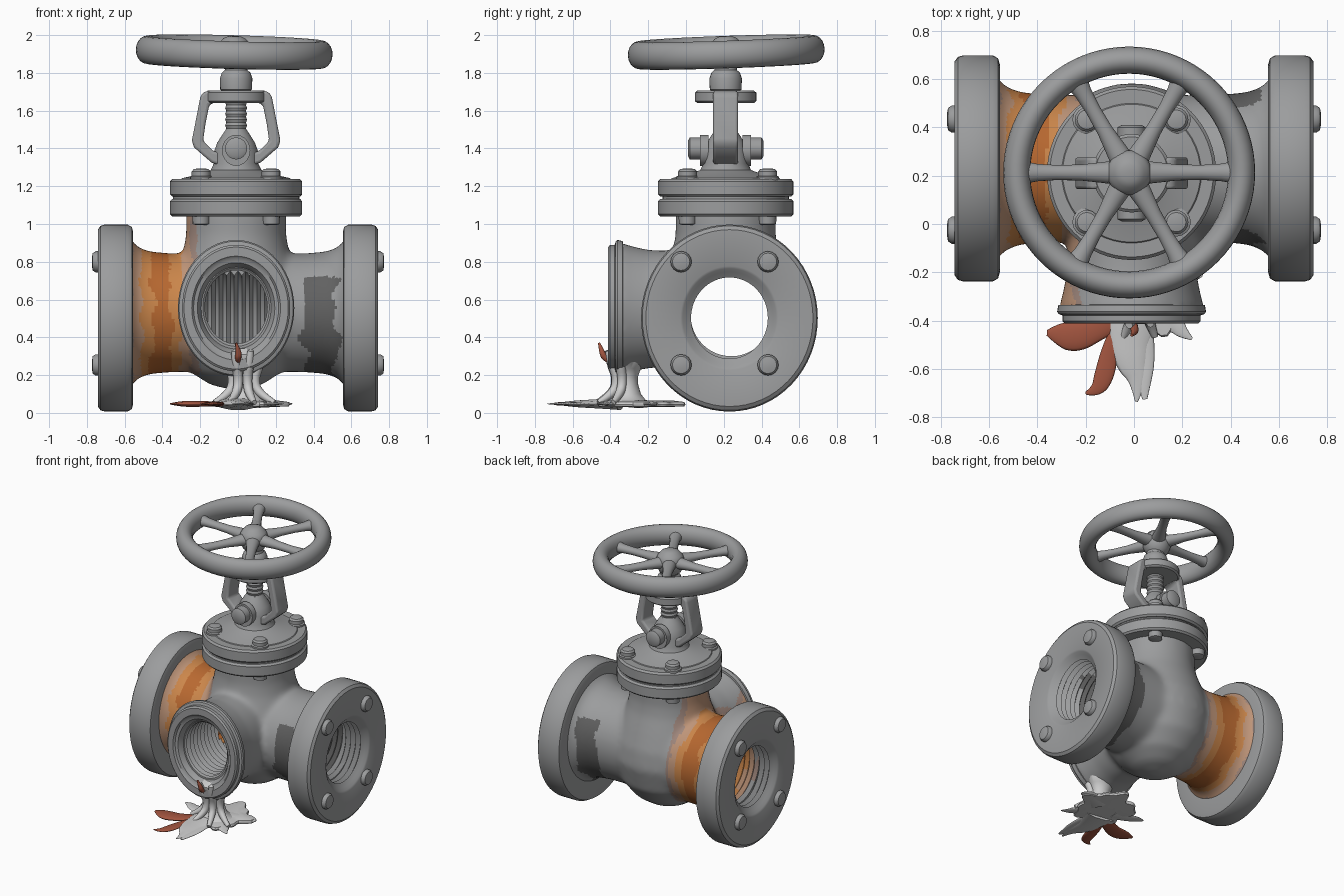
import bpy, bmesh, math
from math import sin, cos, pi, radians
from mathutils import Matrix, Vector, noise

if "Cube" in bpy.data.objects:
    bpy.data.objects.remove(bpy.data.objects["Cube"])

def material(name, rgb):
    m = bpy.data.materials.new(name)
    m.diffuse_color = (*rgb, 1)
    m.use_nodes = True
    m.node_tree.nodes["Principled BSDF"].inputs["Base Color"].default_value = m.diffuse_color
    return m

IRON = material("iron", (0.33, 0.335, 0.34))
PALE = material("pale_liquid", (0.62, 0.62, 0.62))
RED = material("red_rust", (0.36, 0.09, 0.05))
ROT = {'Z': Matrix.Identity(4), 'X': Matrix.Rotation(pi/2, 4, 'Y'),
       '-X': Matrix.Rotation(-pi/2, 4, 'Y'), 'Y': Matrix.Rotation(pi/2, 4, 'X')}

def finish(name, bm, mat=IRON, angle=35):
    bmesh.ops.recalc_face_normals(bm, faces=bm.faces)
    me = bpy.data.meshes.new(name)
    bm.to_mesh(me)
    bm.free()
    me.materials.append(mat)
    me.shade_smooth()
    me.set_sharp_from_angle(angle=radians(angle))
    ob = bpy.data.objects.new(name, me)
    bpy.context.collection.objects.link(ob)
    return ob

def lathe(name, prof, loc=(0, 0, 0), axis='Z', scale=(1, 1, 1), seg=48,
          closed=False, post=Matrix.Identity(4), mat=IRON):
    """Revolve (radius, height) pairs about an axis."""
    bm = bmesh.new()
    M = post @ Matrix.Translation(loc) @ Matrix.Diagonal((*scale, 1)) @ ROT[axis]
    rings = [[bm.verts.new(M @ Vector((r*cos(2*pi*i/seg), r*sin(2*pi*i/seg), h)))
              for i in range(seg)] for r, h in prof]
    for a, b in zip(rings, rings[1:] + ([rings[0]] if closed else [])):
        for i in range(seg):
            j = (i + 1) % seg
            bm.faces.new((a[i], a[j], b[j], b[i]))
    if not closed:
        bm.faces.new(rings[0])
        bm.faces.new(rings[-1])
    return finish(name, bm, mat)

def thread(r0, r1, h0, h1, pitch=0.04):
    n = int(round((h1 - h0) / pitch * 2))
    return [(r0 if i % 2 else r1, h0 + (h1 - h0) * i / n) for i in range(n + 1)]

def bolt(name, loc, axis='Z', post=Matrix.Identity(4)):
    lathe(name, [(.056, -.02), (.056, .012), (.046, .027), (.02, .032)],
          loc, axis, seg=16, post=post)

def tube(name, pts, mat=PALE, z=0, flat=1):
    """Tapered strand through (x, y, z, radius) points."""
    cu = bpy.data.curves.new(name, 'CURVE')
    cu.dimensions, cu.bevel_depth, cu.bevel_resolution = '3D', 1, 3
    cu.use_fill_caps, cu.resolution_u = True, 6
    sp = cu.splines.new('NURBS')
    sp.points.add(len(pts) - 1)
    for p, (x, y, zz, r) in zip(sp.points, pts):
        p.co, p.radius = (x, y, zz, 1), r
    sp.order_u, sp.use_endpoint_u = 3, True
    cu.materials.append(mat)
    ob = bpy.data.objects.new(name, cu)
    ob.location.z, ob.scale.z = z, flat
    bpy.context.collection.objects.link(ob)

CX, CY = -0.01, 0.21          # valve stem axis

# Cast body: pipe, bulb and spout fused, smoothed, then bored with threaded holes
half = [(.43, .60), (.40, .575), (.35, .535), (.325, .47), (.315, .36)]
body = lathe("valve_body", [(r, -h) for r, h in half] + [(.31, 0)] + [(r, h) for r, h in half[::-1]],
             (0, .23, .53), 'X', (1, .97, 1))
bulb = lathe("bulb_helper", [(.04, .125), (.14, .15), (.24, .215), (.33, .33), (.375, .5), (.36, .63),
             (.32, .75), (.28, .86), (.265, .94), (.265, 1.08)], (CX, CY, 0))
spout = lathe("spout_helper", [(.25, -.15), (.26, 0), (.268, .2), (.285, .29), (.305, .36)],
              (CX, 0, .55), 'Y', (1, 1, 1.17))
bore = lathe("bore_helper", thread(.215, .24, -.8, .8), (0, .24, .515), 'X')
bore2 = lathe("spout_bore_helper", thread(.165, .185, -.2, .45), (CX, 0, .56), 'Y', (1, 1, 1.18))

def modifier(ob, kind, **kw):
    m = ob.modifiers.new(kind.lower(), kind)
    for k, v in kw.items():
        setattr(m, k, v)

for other in (bulb, spout):
    modifier(body, 'BOOLEAN', object=other, operation='UNION', solver='EXACT')
modifier(body, 'REMESH', mode='VOXEL', voxel_size=.018)
modifier(body, 'SMOOTH', factor=.5, iterations=14)
for other in (bore, bore2):
    modifier(body, 'BOOLEAN', object=other, operation='DIFFERENCE', solver='EXACT')
dg = bpy.context.evaluated_depsgraph_get()
me = bpy.data.meshes.new_from_object(body.evaluated_get(dg))
body.modifiers.clear()
body.data = me
for h in (bulb, spout, bore, bore2):
    bpy.data.objects.remove(h)
me.shade_smooth()
me.set_sharp_from_angle(angle=radians(40))

# Rust and soot patches on the body
me.materials.clear()
for m in (IRON, material("rust_edge", (.36, .25, .21)), material("rust_tan", (.52, .30, .19)),
          material("rust_orange", (.60, .24, .07)), material("rust_deep", (.48, .14, .03)),
          material("soot", (.12, .12, .12))):
    me.materials.append(m)
for p in me.polygons:
    c = p.center
    d = abs(c.x + .40) + .04 * noise.noise(c * 7)
    k = 4 if d < .055 else 3 if d < .105 else 2 if d < .16 else 1 if d < .19 else 0
    if abs(c.x - .44) + .05 * noise.noise(c * 9) < .08 and c.z < .72:
        k = 5
    p.material_index = k

# Pipe end flanges with bolts
for side, axis, s in (("left", '-X', -1), ("right", 'X', 1)):
    prof = [(.30, .555), (.455, .555), (.482, .562), (.495, .585), (.495, .705), (.488, .728),
            (.468, .742), (.275, .742), (.262, .735)] + thread(.215, .245, .56, .72)[::-1]
    lathe(side + "_flange", prof, (0, .23, .502), axis, (1, .945, 1), 64, True)
    for i, (y, z) in enumerate(((-.026, .80), (.434, .80), (-.026, .254), (.434, .254))):
        bolt(f"{side}_flange_bolt_{i}", (s * .742, y, z), axis)

# Stepped rim around the front spout
lathe("spout_rim", [(.25, .33), (.303, .335), (.308, .362), (.302, .372), (.286, .378), (.286, .402),
      (.276, .412), (.235, .412), (.225, .40), (.205, .395), (.185, .36), (.18, .33)],
      (CX, 0, .555), 'Y', (1, 1, 1.17), 56, True)

# Bonnet flanges, dome and bolts
for nm, z in (("lower_bonnet_flange", 1.04), ("upper_bonnet_flange", 1.145)):
    lathe(nm, [(.2, z), (.338, z), (.35, z + .012), (.35, z + .08), (.338, z + .093), (.2, z + .093)],
          (CX, CY, 0), scale=(1, 1.025, 1), seg=64)
lathe("flange_gasket", [(.335, 1.12), (.335, 1.16)], (CX, CY, 0))
lathe("bonnet_dome", [(.30, 1.225), (.285, 1.243), (.2, 1.262), (.135, 1.285), (.118, 1.32), (.118, 1.38),
      (.10, 1.43), (.075, 1.47), (.055, 1.50)], (CX, CY, 0))
for i, (sx, sy) in enumerate(((1, 1), (1, -1), (-1, 1), (-1, -1))):
    x, y = CX + sx * .185, CY + .01 + sy * .212
    lathe(f"bonnet_bolt_{i}", [(.06, 1.22), (.06, 1.25), (.05, 1.255), (.05, 1.278), (.04, 1.29),
          (.02, 1.294)], (x, y, 0), seg=16)
    lathe(f"bonnet_nut_{i}", [(.03, .995), (.045, 1.0), (.048, 1.05)], (x, y, 0), seg=16)

# Gland cross bolt
lathe("gland_cross_bolt", [(.04, -.2), (.058, -.19), (.058, -.135), (.04, -.13), (.04, .13),
      (.058, .135), (.058, .19), (.04, .2)], (CX, CY, 1.40), 'Y', seg=24)
for s in (-1, 1):
    lathe("gland_lug", [(.075, s * .09), (.075, s * .135)], (CX, CY, 1.39), 'Y', (1, 1, 1.1), 20)

# Yoke arms, plate, stem and collar
outline = [(.12, 1.705), (.165, 1.703), (.188, 1.68), (.215, 1.54), (.235, 1.44), (.222, 1.405),
           (.13, 1.325), (.05, 1.30), (.05, 1.37), (.12, 1.385), (.175, 1.44), (.162, 1.53),
           (.142, 1.63), (.11, 1.645)]
for side, s in (("left", -1), ("right", 1)):
    bm = bmesh.new()
    f = bm.faces.new([bm.verts.new((CX + s * x, CY - .066, z)) for x, z in outline])
    ext = bmesh.ops.extrude_face_region(bm, geom=[f])['geom']
    bmesh.ops.translate(bm, vec=(0, .132, 0), verts=[v for v in ext if isinstance(v, bmesh.types.BMVert)])
    arm = finish(side + "_yoke_arm", bm, angle=40)
    modifier(arm, 'BEVEL', width=.014, segments=3)
lathe("yoke_plate", [(.15, 1.64), (.162, 1.65), (.162, 1.695), (.15, 1.706)], (CX, CY, 0))
lathe("stem", [(.056, 1.40)] + thread(.052, .058, 1.46, 1.66, .03) + [(.05, 1.85)], (CX, CY, 0), seg=32)
lathe("stem_collar", [(.07, 1.70), (.084, 1.712), (.086, 1.77), (.076, 1.80), (.06, 1.815), (.055, 1.85)],
      (CX, CY, 0), seg=32)

# Hand wheel, slightly tilted: rim, hub and six spokes
TILT = (Matrix.Translation((-.02, .213, 1.91)) @ Matrix.Rotation(radians(2), 4, 'X')
        @ Matrix.Rotation(radians(1.6), 4, 'Y'))
lathe("wheel_rim", [(.465 + .056 * cos(2*pi*i/20), .073 * sin(2*pi*i/20)) for i in range(20)],
      seg=80, closed=True, post=TILT)
lathe("wheel_hub", [(.05, -.09), (.075, -.07), (.092, -.03), (.092, .025), (.08, .05), (.072, .056),
      (.06, .072), (.035, .083), (.012, .086)], seg=32, post=TILT)
for i in range(6):
    lathe(f"wheel_spoke_{i}", [(.05, .05), (.042, .12), (.033, .2), (.031, .3), (.036, .38), (.048, .44)],
          axis='X', seg=16, post=TILT @ Matrix.Rotation(i * pi / 3, 4, 'Z') @ Matrix.Diagonal((1, 1, .85, 1)))

# Spilled stream and puddle below the spout
lathe("poured_stream", [(.15, .05), (.10, .07), (.075, .10), (.06, .15), (.058, .19), (.075, .235),
      (.105, .27), (.11, .31), (.07, .34)], (.03, -.31, 0), scale=(1.1, .95, 1), mat=PALE)
bm = bmesh.new()
N = 60
for rr, z in ((1, .045), (.97, .058), (.7, .066), (.97, .034), (.7, .032)):
    for i in range(N):
        a = 2 * pi * i / N
        r = rr * (.19 + .028 * sin(5 * a + .6) + .018 * sin(9 * a))
        bm.verts.new((.045 + r * cos(a), -.245 + 1.05 * r * sin(a), z))
bm.verts.ensure_lookup_table()
V = bm.verts
for a, b in ((0, 1), (1, 2), (0, 3), (3, 4)):
    for i in range(N):
        j = (i + 1) % N
        bm.faces.new((V[a*N+i], V[a*N+j], V[b*N+j], V[b*N+i]))
for k in (2, 4):
    bm.faces.new(V[k*N:(k+1)*N])
finish("puddle", bm, PALE)
fingers = [
    (RED, [(-.02, -.36, .05), (-.14, -.43, .045), (-.24, -.47, .065), (-.31, -.455, .05), (-.36, -.45, .012)]),
    (RED, [(-.04, -.42, .05), (-.10, -.52, .035), (-.12, -.62, .042), (-.15, -.69, .03), (-.20, -.70, .006)]),
    (PALE, [(0, -.35, .12), (-.02, -.47, .09), (-.01, -.57, .07), (.02, -.65, .035), (.01, -.735, .006)]),
    (PALE, [(.02, -.42, .06), (.05, -.55, .04), (.04, -.66, .03), (.045, -.725, .01)]),
    (PALE, [(.08, -.36, .07), (.17, -.41, .04), (.20, -.45, .025), (.24, -.475, .006)]),
    (PALE, [(.10, -.25, .08), (.20, -.20, .06), (.26, -.20, .04), (.285, -.21, .01)]),
    (PALE, [(-.05, -.28, .07), (-.17, -.27, .04), (-.23, -.23, .03), (-.27, -.23, .008)])]
for i, (mat, pts) in enumerate(fingers):
    tube(f"splash_finger_{i}", [(x, y, 0, r) for x, y, r in pts], mat, .048, .28)
for i, (a, r) in enumerate(((200, .11), (245, .12), (290, .11), (335, .12))):
    c, s = cos(radians(a)), sin(radians(a))
    tube(f"stream_strand_{i}", [(.03 + k * r * c, -.31 + k * r * s, z, w) for k, z, w in
         ((1, .33, .015), (.8, .27, .028), (.5, .18, .025), (.7, .10, .025), (1.5, .055, .014))])
tube("hanging_drip", [(0, -.40, .27, .012), (0, -.43, .29, .018), (.005, -.445, .32, .016),
     (-.01, -.46, .37, .006)], RED)
